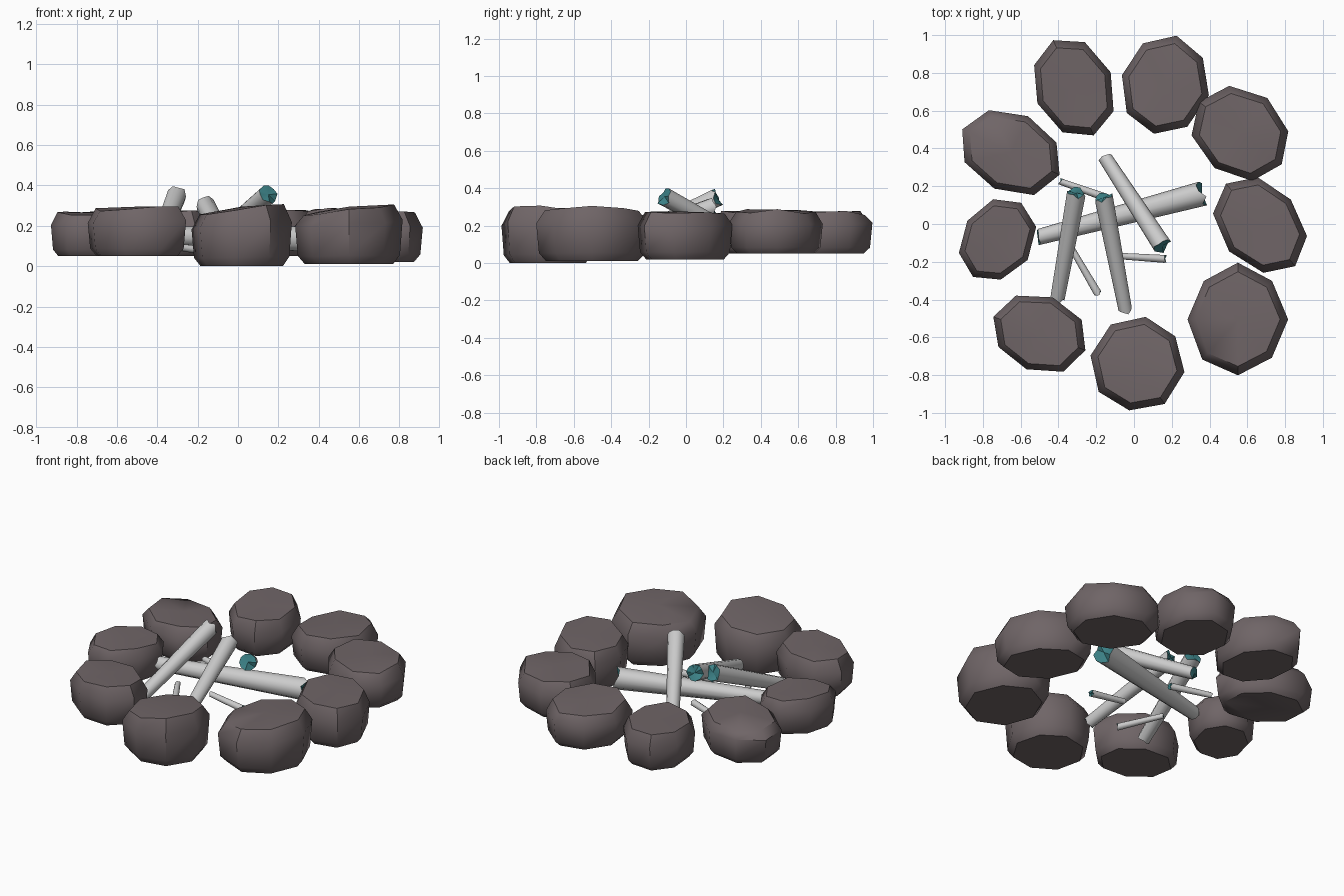
import bpy, bmesh, math, random
from mathutils import Vector, Matrix

if "Cube" in bpy.data.objects:
    bpy.data.objects.remove(bpy.data.objects["Cube"])

random.seed(4)


def material(name, rgb):
    m = bpy.data.materials.new(name)
    m.diffuse_color = (*rgb, 1)
    m.use_nodes = True
    m.node_tree.nodes["Principled BSDF"].inputs["Base Color"].default_value = m.diffuse_color
    return m


STONE = material("stone_brown", (0.16, 0.13, 0.135))
TEAL = material("teal_end", (0.045, 0.22, 0.24))


def finish(name, bm, mats, angle):
    me = bpy.data.meshes.new(name)
    bm.to_mesh(me)
    bm.free()
    for m in mats:
        me.materials.append(m)
    ob = bpy.data.objects.new(name, me)
    bpy.context.collection.objects.link(ob)
    bpy.ops.object.select_all(action='DESELECT')
    ob.select_set(True)
    bpy.context.view_layer.objects.active = ob
    bpy.ops.object.shade_smooth_by_angle(angle=math.radians(angle))
    return ob


def bridge(bm, a, b):
    n = len(a)
    for i in range(n):
        bm.faces.new((a[i], a[(i + 1) % n], b[(i + 1) % n], b[i]))


def stone(i, x, y, ra, rb, turn, z0, z1, tilt):
    """Eight-sided boulder: stacked elliptical rings with a low domed top."""
    bm = bmesh.new()
    rot = Matrix.Rotation(math.radians(turn), 3, 'Z')
    h = z1 - z0
    radii = [random.uniform(0.97, 1.02) for _ in range(8)]
    rings = []
    for t, s in ((0.0, 0.82), (0.14, 0.95), (0.66, 1.0), (0.90, 0.84)):
        ring = []
        for k in range(8):
            a = math.tau * k / 8
            p = rot @ Vector((ra * math.cos(a), rb * math.sin(a), 0)) * s * radii[k]
            z = z0 + t * h + t * (tilt * p.x + random.uniform(-0.015, 0.015))
            ring.append(bm.verts.new((x + p.x, y + p.y, z)))
        rings.append(ring)
    for a, b in zip(rings, rings[1:]):
        bridge(bm, a, b)
    bm.faces.new(rings[0][::-1])
    top = bm.verts.new((x, y, z1 - 0.015))
    for k in range(8):
        bm.faces.new((rings[-1][k], rings[-1][(k + 1) % 8], top))
    finish(f"stone_{i}", bm, [STONE], 45)


def log(name, p, q, rp, rq):
    """Tapered round log from p to q with ragged, coloured broken ends."""
    p, q = Vector(p), Vector(q)
    d = (q - p).normalized()
    u = d.cross(Vector((0, 0, 1))).normalized()
    v = d.cross(u)
    n = 10
    bm = bmesh.new()
    rings = []
    for c, r in ((p, rp), (q, rq)):
        ring = []
        for k in range(n):
            a = math.tau * k / n
            rag = d * random.uniform(-0.35, 0.35) * r
            ring.append(bm.verts.new(c + (u * math.cos(a) + v * math.sin(a)) * r + rag))
        rings.append(ring)
    bridge(bm, *rings)
    for ring, c in ((rings[0], p), (rings[1], q)):
        mid = bm.verts.new(c)
        for k in range(n):
            f = bm.faces.new((ring[k], ring[(k + 1) % n], mid))
            f.material_index = 1
    bmesh.ops.recalc_face_normals(bm, faces=bm.faces)
    finish(name, bm, [None, TEAL], 40)


# Ring of stones: x, y, long radius, short radius, turn, bottom, top, tilt
stones = [
    (-0.32, 0.72, 0.28, 0.21, 113, 0.05, 0.29, 0),
    (0.165, 0.735, 0.27, 0.235, 77, 0.05, 0.29, 0),
    (0.565, 0.48, 0.28, 0.23, -37, 0.05, 0.30, 0),
    (0.67, -0.005, 0.29, 0.215, -50, 0.02, 0.29, 0),
    (0.55, -0.505, 0.295, 0.262, 90, 0.01, 0.31, 0.08),
    (0.018, -0.74, 0.258, 0.25, 80, 0.0, 0.31, 0.12),
    (-0.50, -0.58, 0.262, 0.205, -20, 0.05, 0.31, 0),
    (-0.725, -0.085, 0.24, 0.19, 57, 0.05, 0.28, 0),
    (-0.65, 0.38, 0.285, 0.215, -25, 0.05, 0.29, 0),
]
for i, s in enumerate(stones, 1):
    stone(i, *s)

# Stacked logs
log("base_log", (-0.51, -0.07, 0.155), (0.36, 0.16, 0.135), 0.042, 0.066)
log("leaning_log_left", (-0.405, -0.395, 0.09), (-0.305, 0.165, 0.35), 0.038, 0.05)
log("leaning_log_front", (-0.045, -0.46, 0.09), (-0.16, 0.14, 0.30), 0.036, 0.049)
log("leaning_log_back", (-0.155, 0.355, 0.10), (0.15, -0.115, 0.355), 0.037, 0.05)

# Kindling twigs
log("twig_back", (-0.39, 0.225, 0.10), (-0.15, 0.14, 0.11), 0.017, 0.021)
log("twig_left", (-0.33, -0.13, 0.10), (-0.19, -0.37, 0.08), 0.016, 0.021)
log("twig_right", (-0.07, -0.17, 0.115), (0.165, -0.185, 0.09), 0.017, 0.021)
